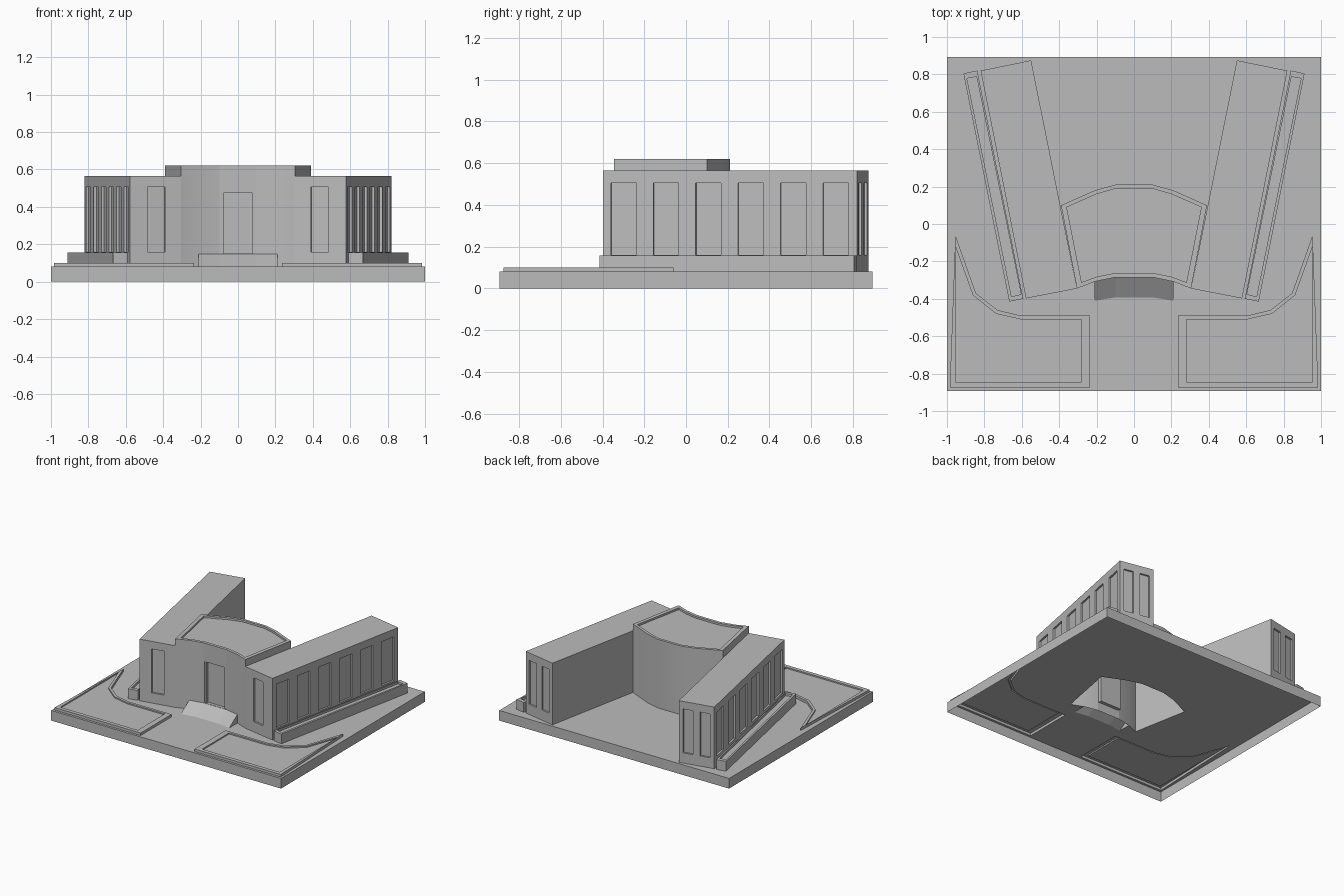
import bpy, bmesh
from mathutils import Vector

cube = bpy.data.objects.get("Cube")
if cube:
    bpy.data.objects.remove(cube, do_unlink=True)

stone = bpy.data.materials.new("grey stone")
stone.use_nodes = True
GREY = (0.5, 0.5, 0.5, 1)
stone.diffuse_color = GREY
stone.node_tree.nodes["Principled BSDF"].inputs["Base Color"].default_value = GREY

FLOOR, WING_TOP, HALL_TOP = 0.08, 0.565, 0.62
SILL, HEAD = 0.16, 0.505


def mirrored(points):
    """Reflect an outline in x, keeping its winding."""
    return [(-x, y) for x, y in reversed(points)]


def finish(bm, name, mirror=False, smooth=False):
    bmesh.ops.remove_doubles(bm, verts=bm.verts, dist=0.0001)
    mesh = bpy.data.meshes.new(name)
    bm.to_mesh(mesh)
    bm.free()
    mesh.materials.append(stone)
    obj = bpy.data.objects.new(name, mesh)
    bpy.context.collection.objects.link(obj)
    if mirror:
        obj.modifiers.new("Mirror", "MIRROR")
    if smooth:
        bpy.ops.object.select_all(action="DESELECT")
        obj.select_set(True)
        bpy.context.view_layer.objects.active = obj
        bpy.ops.object.shade_smooth_by_angle()
    return obj


def loft(bm, rings):
    """Join counter-clockwise outlines (points, z) and cap the last one."""
    loops = [[bm.verts.new((x, y, z)) for x, y in pts] for pts, z in rings]
    for low, high in zip(loops, loops[1:]):
        for i in range(len(low)):
            j = (i + 1) % len(low)
            bm.faces.new((low[i], low[j], high[j], high[i]))
    bm.faces.new(loops[-1])


def wall(bm, a, b, top, openings=(), sill=SILL, head=HEAD, depth=0.014):
    """Upright wall from a to b with recessed panels at fractions of its length."""
    a, b = Vector((*a, 0)), Vector((*b, 0))
    along = b - a
    inward = Vector((-along.y, along.x, 0)).normalized() * depth
    cuts = [0] + [u for pair in openings for u in pair] + [1]
    heights = [FLOOR, sill, head, top] if openings else [FLOOR, top]
    for i, (u0, u1) in enumerate(zip(cuts, cuts[1:])):
        for k, (z0, z1) in enumerate(zip(heights, heights[1:])):
            corners = [a + along * u + Vector((0, 0, z))
                       for u, z in ((u0, z0), (u1, z0), (u1, z1), (u0, z1))]
            front = [bm.verts.new(c) for c in corners]
            if i % 2 and k == 1:
                back = [bm.verts.new(c + inward) for c in corners]
                for n in range(4):
                    m = (n + 1) % 4
                    bm.faces.new((front[n], front[m], back[m], back[n]))
                bm.faces.new(back)
            else:
                bm.faces.new(front)


# Outlines, counter-clockwise from above
front_half = [(0.1, -0.285), (0.21, -0.308), (0.305, -0.345)]
back_half = [(0.39, 0.1), (0.21, 0.18), (0.1, 0.21)]
right_half = front_half + back_half
hall = right_half + mirrored(right_half)
roof_half = [(0.1, -0.262), (0.2, -0.282), (0.28, -0.312),
             (0.36, 0.09), (0.2, 0.16), (0.095, 0.19)]
roof_inner = roof_half + mirrored(roof_half)
ramp_front = [(0.1, -0.393), (0.21, -0.41)]
bed_outer = [(0.235, -0.875), (0.985, -0.875), (0.955, -0.06), (0.845, -0.37),
             (0.73, -0.46), (0.605, -0.49), (0.235, -0.49)]
bed_inner = [(0.28, -0.845), (0.955, -0.845), (0.955, -0.12), (0.862, -0.38),
             (0.738, -0.48), (0.605, -0.51), (0.28, -0.51)]
wing = [(0.305, -0.345), (0.578, -0.398), (0.82, 0.82), (0.55, 0.875)]
ledge_outer = [(0.592, -0.4), (0.667, -0.415), (0.912, 0.805), (0.838, 0.82)]
ledge_inner = [(0.604, -0.376), (0.655, -0.388), (0.893, 0.778), (0.842, 0.788)]

# Base: open-bottomed slab, its floor cut out under the hall, ramp and beds
bm = bmesh.new()
plot = [(-1, -0.893), (1, -0.893), (1, 0.893), (-1, 0.893)]
hole_half = ramp_front + right_half[1:]
edges = []
for pts in (plot, hole_half + mirrored(hole_half), bed_outer, mirrored(bed_outer)):
    verts = [bm.verts.new((x, y, FLOOR)) for x, y in pts]
    edges += [bm.edges.new((verts[i - 1], verts[i])) for i in range(len(verts))]
bmesh.ops.triangle_fill(bm, edges=edges, use_beauty=True)
for face in bm.faces:
    face.normal_update()
    if face.normal.z < 0:
        face.normal_flip()
for i, (x, y) in enumerate(plot):
    p, q = plot[i], plot[(i + 1) % 4]
    bm.faces.new([bm.verts.new(c) for c in
                  ((*p, 0), (*q, 0), (*q, FLOOR), (*p, FLOOR))])
finish(bm, "base_slab")

# Garden beds with a raised rim
bm = bmesh.new()
loft(bm, [(bed_outer, FLOOR), (bed_outer, 0.1), (bed_inner, 0.1), (bed_inner, 0.09)])
finish(bm, "garden_beds", mirror=True)

# Long troughs beside the wings
bm = bmesh.new()
loft(bm, [(ledge_outer, FLOOR), (ledge_outer, 0.157),
          (ledge_inner, 0.157), (ledge_inner, 0.14)])
finish(bm, "side_troughs", mirror=True)

# Wings with recessed windows on three sides
bm = bmesh.new()
side_windows = [(0.031 + 0.167 * i, 0.131 + 0.167 * i) for i in range(6)]
windows = [[(0.31, 0.66)], side_windows, [(0.12, 0.4), (0.6, 0.88)], []]
for i, openings in enumerate(windows):
    wall(bm, wing[i], wing[(i + 1) % 4], WING_TOP, openings)
bm.faces.new([bm.verts.new((x, y, WING_TOP)) for x, y in wing])
finish(bm, "wings", mirror=True)

# Curved central hall with a recessed doorway and a roof parapet
bm = bmesh.new()
for i, a in enumerate(hall):
    b = hall[(i + 1) % len(hall)]
    doorway = i == len(hall) - 1
    wall(bm, a, b, HALL_TOP, [(0.04, 0.96)] if doorway else (),
         sill=0.15, head=0.475, depth=0.025)
loft(bm, [(hall, HALL_TOP), (roof_inner, HALL_TOP), (roof_inner, HALL_TOP - 0.015)])
finish(bm, "central_hall", smooth=True)

# Door frame posts inside the doorway
bm = bmesh.new()
post = [(0.078, -0.278), (0.092, -0.278), (0.092, -0.26), (0.078, -0.26)]
loft(bm, [(post, 0.15), (post, 0.475)])
finish(bm, "door_posts", mirror=True)

# Entrance ramp: sloped sheet with closed ends
bm = bmesh.new()
low = mirrored(ramp_front) + ramp_front
high = mirrored(front_half[:2]) + front_half[:2]
lower = [bm.verts.new((x, y, FLOOR)) for x, y in low]
upper = [bm.verts.new((x, y, 0.148)) for x, y in high]
for i in range(3):
    bm.faces.new((lower[i], lower[i + 1], upper[i + 1], upper[i]))
for i, order in ((0, 1), (3, -1)):
    foot = bm.verts.new((*high[i], FLOOR))
    bm.faces.new((lower[i], upper[i], foot)[::order])
finish(bm, "entrance_ramp")
